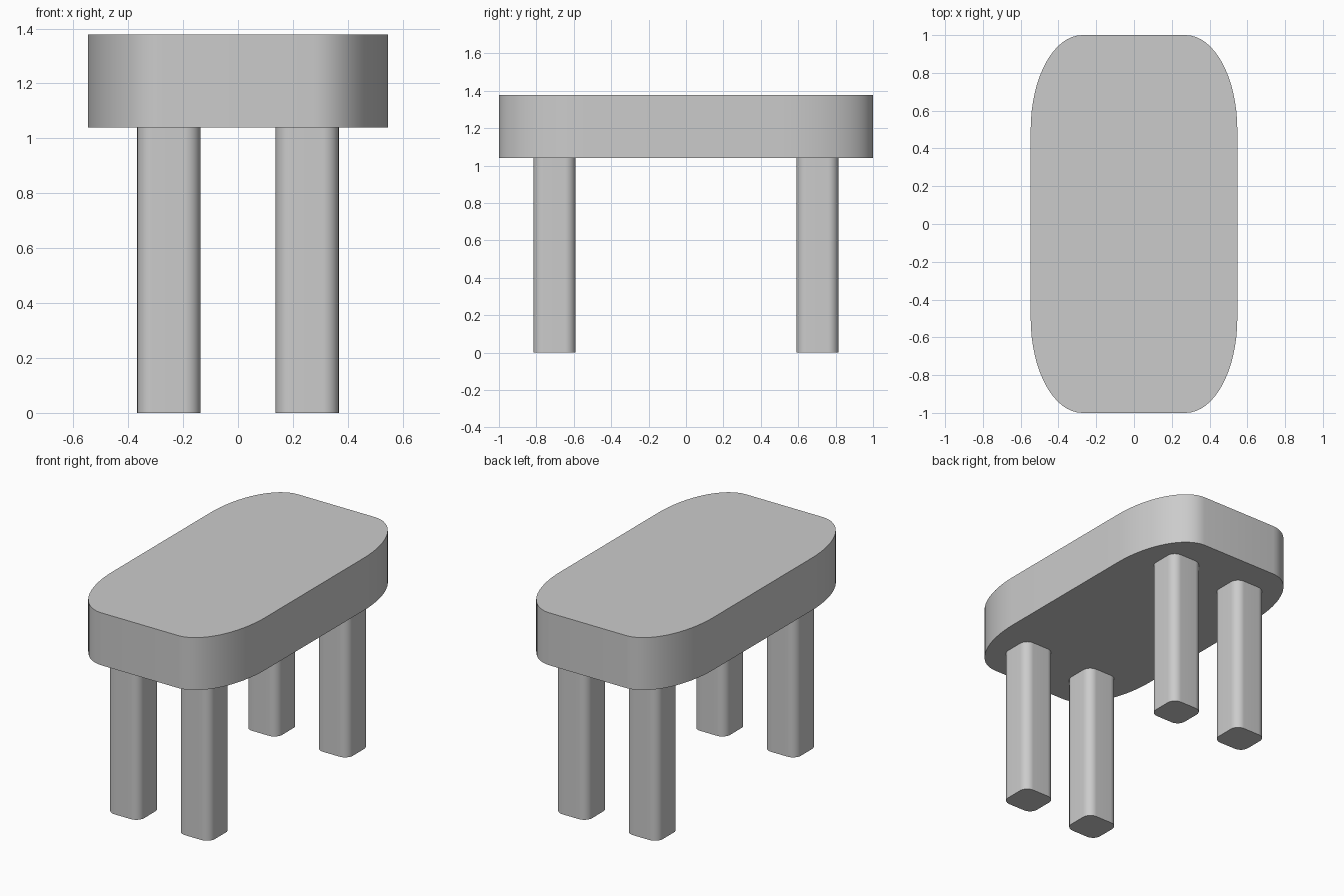
import bpy, bmesh, math

cube = bpy.data.objects.get("Cube")
if cube:
    bpy.data.objects.remove(cube, do_unlink=True)

grey = bpy.data.materials.new("plain grey")
grey.use_nodes = True
colour = (0.6, 0.6, 0.6, 1)
grey.diffuse_color = colour
grey.node_tree.nodes["Principled BSDF"].inputs["Base Color"].default_value = colour


def rounded_block(name, centre, half, z0, z1, segments=16):
    """Upright block whose corners are elliptical, half as deep as the sides."""
    bm = bmesh.new()
    ring = []
    for quarter in range(4):
        mid = math.radians(90 * quarter + 45)
        sx, sy = math.copysign(0.5, math.cos(mid)), math.copysign(0.5, math.sin(mid))
        for i in range(segments + 1):
            a = math.radians(90 * (quarter + i / segments))
            x = centre[0] + half[0] * (sx + math.cos(a) / 2)
            y = centre[1] + half[1] * (sy + math.sin(a) / 2)
            ring.append(bm.verts.new((x, y, z0)))
    base = bm.faces.new(ring)
    # Extrude the outline upward into a solid
    top = bmesh.ops.extrude_face_region(bm, geom=[base], use_keep_orig=True)["geom"]
    verts = [v for v in top if isinstance(v, bmesh.types.BMVert)]
    bmesh.ops.translate(bm, verts=verts, vec=(0, 0, z1 - z0))
    bmesh.ops.recalc_face_normals(bm, faces=bm.faces)
    mesh = bpy.data.meshes.new(name)
    bm.to_mesh(mesh)
    bm.free()
    mesh.materials.append(grey)
    obj = bpy.data.objects.new(name, mesh)
    bpy.context.collection.objects.link(obj)
    bpy.ops.object.select_all(action="DESELECT")
    obj.select_set(True)
    bpy.context.view_layer.objects.active = obj
    bpy.ops.object.shade_smooth_by_angle(angle=math.radians(30))
    return obj


# Thick seat slab
rounded_block("seat", (0, 0), (0.547, 1.0), 1.04, 1.378)

# Four legs
for end, sy in (("front", -1), ("back", 1)):
    for side, sx in (("left", 1), ("right", -1)):
        rounded_block(f"{end}_{side}_leg", (sx * 0.252, sy * 0.703), (0.115, 0.113), 0, 1.04)
